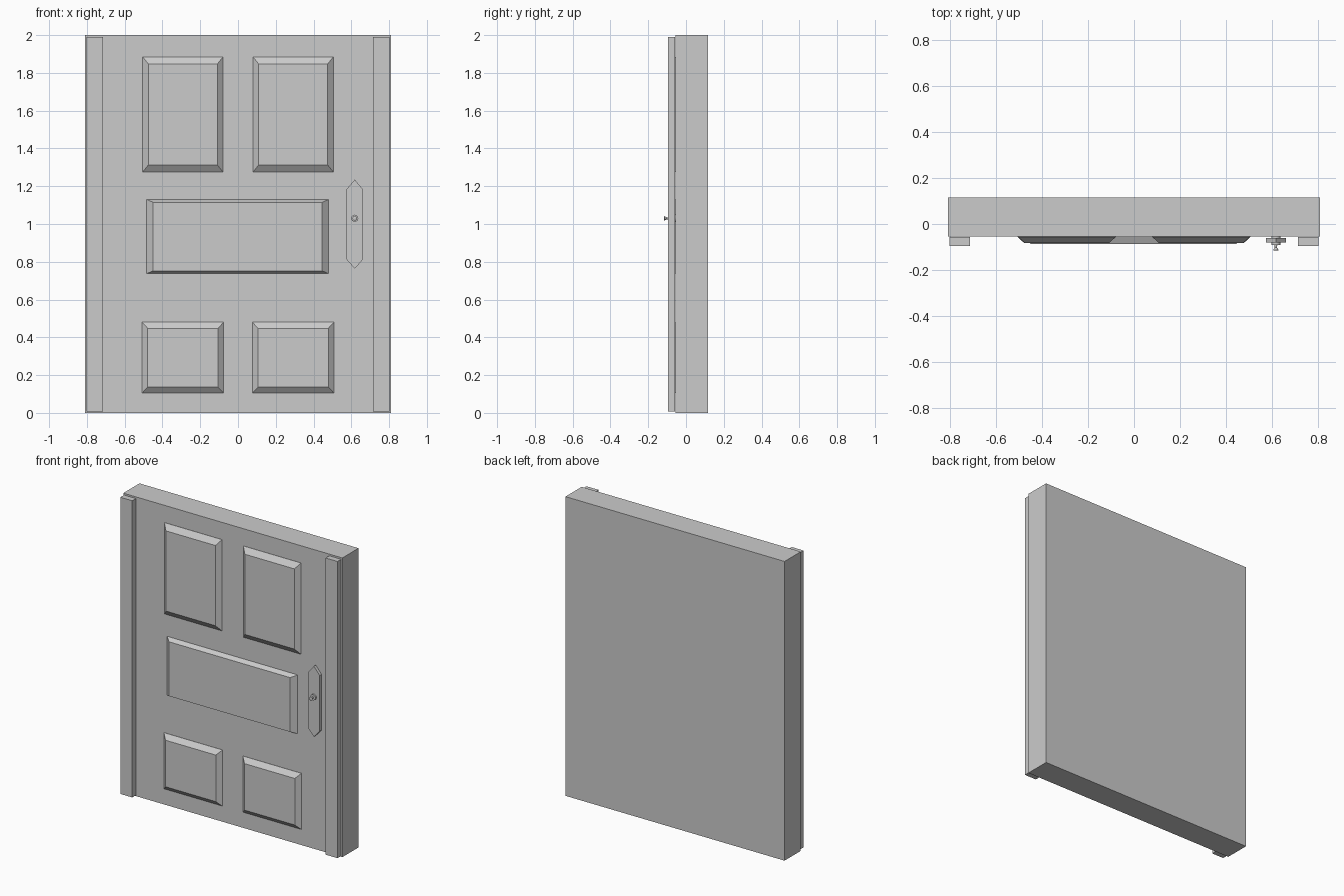
import bpy, bmesh, math

if "Cube" in bpy.data.objects:
    bpy.data.objects.remove(bpy.data.objects["Cube"])


def mesh_object(name, bm):
    bmesh.ops.recalc_face_normals(bm, faces=bm.faces)
    me = bpy.data.meshes.new(name)
    bm.to_mesh(me)
    bm.free()
    ob = bpy.data.objects.new(name, me)
    bpy.context.collection.objects.link(ob)
    return ob


def loft(name, rings):
    """Closed solid through rings of (x, y, z) points."""
    bm = bmesh.new()
    vs = [[bm.verts.new(p) for p in r] for r in rings]
    n = len(rings[0])
    for a, b in zip(vs, vs[1:]):
        for i in range(n):
            j = (i + 1) % n
            bm.faces.new((a[i], a[j], b[j], b[i]))
    bm.faces.new(vs[0])
    bm.faces.new(vs[-1])
    return mesh_object(name, bm)


def rect(x0, x1, z0, z1, y):
    return [(x0, y, z0), (x1, y, z0), (x1, y, z1), (x0, y, z1)]


def box(name, x0, x1, y0, y1, z0, z1):
    return loft(name, [rect(x0, x1, z0, z1, y1), rect(x0, x1, z0, z1, y0)])


def raised_panel(name, x0, x1, z0, z1, bx, bz, y):
    """Panel with sloped borders of width bx and bz."""
    return loft(name, [rect(x0, x1, z0, z1, -0.05),
                       rect(x0, x1, z0, z1, -0.056),
                       rect(x0 + bx, x1 - bx, z0 + bz, z1 - bz, y)])


# Door slab
box("door_slab", -0.81, 0.81, -0.055, 0.116, 0, 2)

# Side strips and the small raised panels, left and right
for side, s in (("left", -1), ("right", 1)):
    c = s * 0.759
    box(side + "_strip", c - 0.044, c + 0.044, -0.096, -0.057, 0.007, 1.99)
    px = s * 0.292
    raised_panel(side + "_upper_panel", px - 0.213, px + 0.213,
                 1.275, 1.885, 0.03, 0.037, -0.083)
    raised_panel(side + "_lower_panel", px - 0.216, px + 0.216,
                 0.105, 0.48, 0.03, 0.032, -0.083)

# Wide middle panel
raised_panel("middle_panel", -0.484, 0.48, 0.737, 1.13, 0.034, 0.015, -0.087)

# Lock plate with pointed ends
LX, LZ = 0.618, 1.03
outline = [(0, 0.763), (0.043, 0.812), (0.043, 1.184),
           (0, 1.235), (-0.043, 1.184), (-0.043, 0.812)]
loft("lock_plate", [[(LX + x, y, z) for x, z in outline]
                    for y in (-0.061, -0.081)])

# Turned knob: (radius, y) profile
profile = [(0.019, -0.052), (0.019, -0.092), (0.006, -0.092),
           (0.005, -0.103), (0.012, -0.114), (0.009, -0.116)]
knob = loft("lock_knob", [[(LX + r * math.cos(i * math.tau / 16), y,
                            LZ + r * math.sin(i * math.tau / 16))
                           for i in range(16)] for r, y in profile])
bpy.context.view_layer.objects.active = knob
knob.select_set(True)
bpy.ops.object.shade_smooth_by_angle(angle=math.radians(35))
